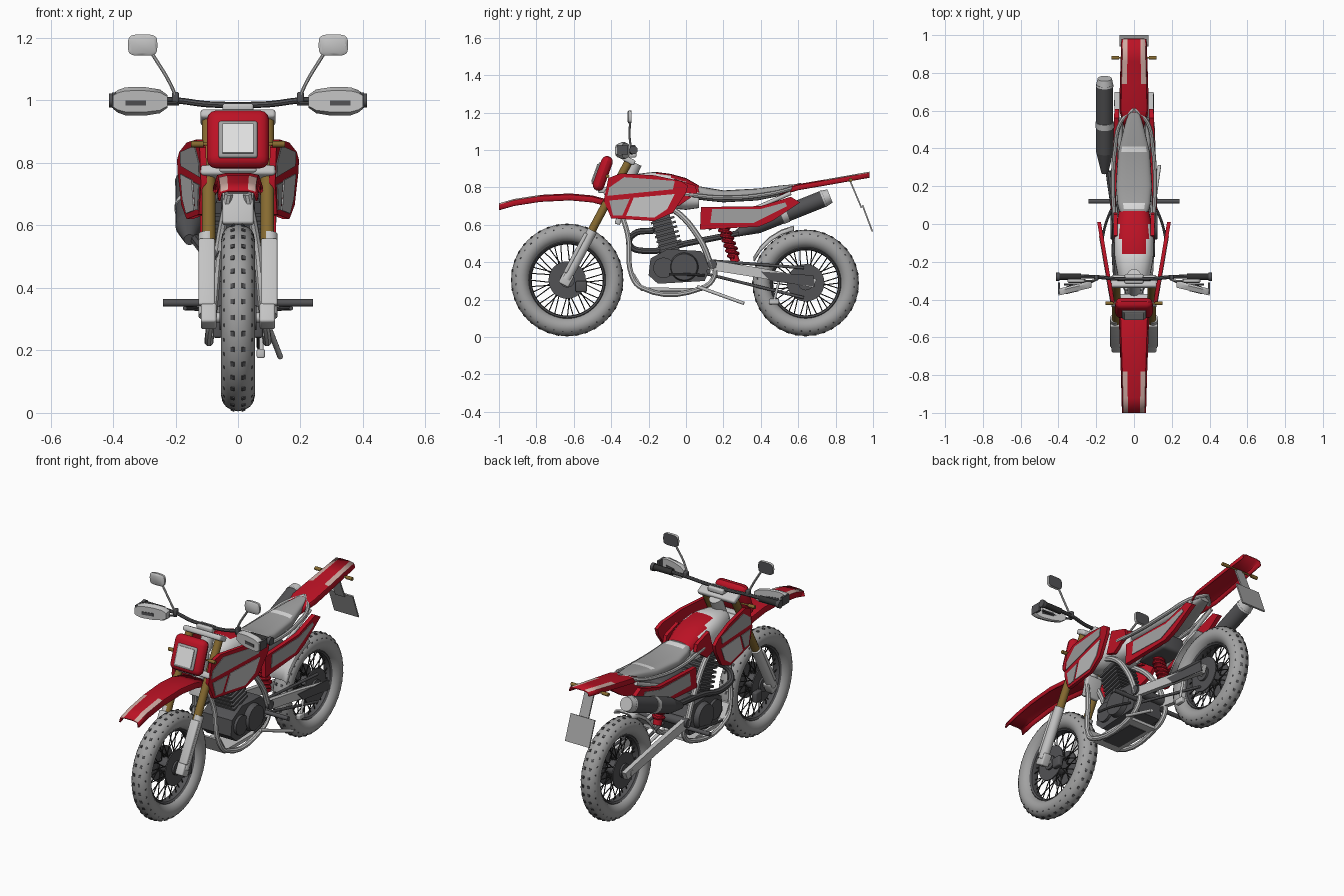
import bpy
import bmesh
from math import sin, cos, pi, radians, copysign
from mathutils import Vector, Matrix, Euler

default_cube = bpy.data.objects.get("Cube")
if default_cube:
    bpy.data.objects.remove(default_cube, do_unlink=True)
parts = []

def material(name, *rgb):
    m = bpy.data.materials.new(name)
    m.use_nodes = True
    m.diffuse_color = (*rgb, 1)
    m.node_tree.nodes["Principled BSDF"].inputs["Base Color"].default_value = (*rgb, 1)
    return m

RED = material("red plastic", .5, .006, .018)
METAL = material("light metal", .55, .55, .55)
GREY = material("mid grey", .36, .36, .36)
DARK = material("dark grey", .085, .085, .09)
BLACK = material("near black", .03, .03, .03)
GOLD = material("gold fork", .24, .145, .03)
WHITE = material("pale white", .75, .75, .75)
PINK = material("pale pink", .62, .4, .36)

def add(name, bm, mats, mirror=False, rule=None):
    """Turn a bmesh into an object, optionally mirrored across x and coloured by a rule."""
    if not any(e.is_boundary for e in bm.edges):
        bmesh.ops.recalc_face_normals(bm, faces=bm.faces)
    bm.normal_update()
    mesh = bpy.data.meshes.new(name)
    for f in bm.faces:
        f.material_index = int(rule(f.calc_center_median(), f.normal)) if rule else 0
    bm.to_mesh(mesh)
    bm.free()
    for m in mats if isinstance(mats, tuple) else (mats,):
        mesh.materials.append(m)
    ob = bpy.data.objects.new(name, mesh)
    bpy.context.collection.objects.link(ob)
    if mirror:
        ob.modifiers.new("mirror", "MIRROR").use_axis[0] = True
    parts.append(ob)
    return ob

def cone(bm, p, q, r1, r2, seg):
    p, q = Vector(p), Vector(q)
    turn = (q - p).to_track_quat("Z", "Y").to_matrix().to_4x4()
    bmesh.ops.create_cone(bm, cap_ends=True, segments=seg, radius1=r1, radius2=r2,
                          depth=(q - p).length, matrix=Matrix.Translation((p + q) / 2) @ turn)

def rod(name, p, q, r, mat, mirror=False, end_r=None):
    bm = bmesh.new()
    cone(bm, p, q, r, end_r or r, 28)
    add(name, bm, mat, mirror)

def box(name, loc, size, mat, tilt=0, bevel=0, mirror=False):
    bm = bmesh.new()
    bmesh.ops.create_cube(bm, size=1, matrix=Matrix.Diagonal((*size, 1)))
    if bevel:
        bmesh.ops.bevel(bm, geom=bm.edges[:], offset=bevel, segments=3, profile=.5, affect="EDGES")
    bm.transform(Matrix.Translation(loc) @ Matrix.Rotation(tilt, 4, "X"))
    add(name, bm, mat, mirror)

def tube(name, pts, r, mat, mirror=False):
    """Smooth bent pipe through the points."""
    curve = bpy.data.curves.new(name, "CURVE")
    curve.dimensions, curve.bevel_depth, curve.bevel_resolution = "3D", r, 2
    curve.resolution_u, curve.use_fill_caps = 5, True
    spline = curve.splines.new("BEZIER")
    spline.bezier_points.add(len(pts) - 1)
    for bp, p in zip(spline.bezier_points, pts):
        bp.co, bp.handle_left_type, bp.handle_right_type = p, "AUTO", "AUTO"
    temp = bpy.data.objects.new(name + " path", curve)
    bpy.context.collection.objects.link(temp)
    bm = bmesh.new()
    bm.from_mesh(temp.evaluated_get(bpy.context.evaluated_depsgraph_get()).to_mesh())
    bpy.data.objects.remove(temp, do_unlink=True)
    add(name, bm, mat, mirror)

def skin(rings, closed=True, loop=False):
    """Join successive point rings with quads and cap the ends of closed bodies."""
    bm = bmesh.new()
    rows = [[bm.verts.new(p) for p in ring] for ring in rings]
    n = len(rows[0])
    for a, b in zip(rows, rows[1:] + rows[:1] if loop else rows[1:]):
        for i in range(n if closed else n - 1):
            bm.faces.new((a[i], a[(i + 1) % n], b[(i + 1) % n], b[i]))
    if closed and not loop:
        bm.faces.new(rows[0])
        bm.faces.new(rows[-1])
    return bm

def loft(name, stations, power, mats, rule=None, x=0, mirror=False):
    """Rounded body along y; each station is (y, centre z, half width, half height)."""
    circle = [(cos(k * pi / 12), sin(k * pi / 12)) for k in range(24)]
    rings = [[(x + copysign(abs(c) ** power, c) * w, y, z + copysign(abs(s) ** power, s) * h) for c, s in circle]
             for y, z, w, h in stations]
    add(name, skin(rings), mats, mirror, rule)

def channel(name, stations, drop, mats, rule=None):
    """Thin arched guard; each station is (y, top z, half width). Its underside takes the last material."""
    shape = ((-1, 1), (-.88, .2), (-.5, 0), (.5, 0), (.88, .2), (1, 1))
    ob = add(name, skin([[(u * w, y, z - d * drop) for u, d in shape] for y, z, w in stations], False), mats, rule=rule)
    shell = ob.modifiers.new("thickness", "SOLIDIFY")
    shell.thickness, shell.material_offset, shell.material_offset_rim = .008, 1, 1

def panel(name, outline, x_of, thick, mat, out=0, mirror=True):
    """Side plate with a y-z outline, its outer face lying on x_of(y)."""
    add(name, skin([[(x_of(y) + d, y, z) for y, z in outline] for d in (out, out - thick)]), mat, mirror)

# Wheels: tyre, tread, rim, spokes, hub and discs
def wheel(name, y, z, radius):
    core, at = radius - .05, Matrix.Translation((0, y, z))
    def band(r, w, h, n):
        return skin([[at @ Vector((w * sin(t), -(r + h * cos(t)) * sin(a), (r + h * cos(t)) * cos(a)))
                      for t in (2 * pi * k / n for k in range(n))]
                     for a in (2 * pi * i / 56 for i in range(56))], loop=True)
    add(name + " tyre", band(core, .054, .05, 16), GREY)
    add(name + " rim", band(core - .048, .028, .012, 8), DARK)
    tread, spokes = bmesh.new(), bmesh.new()
    for i in range(36):
        for lean in (-60, -20, 20, 60):
            outer = abs(lean) > 30
            a, size = 2 * pi * (i + outer / 2) / 36, (.007, .01) if outer else (.012, .016)
            bmesh.ops.create_cube(tread, size=1, matrix=at @ Matrix.Rotation(a, 4, "X")
                                  @ Matrix.Translation((0, 0, core)) @ Matrix.Rotation(radians(lean), 4, "Y")
                                  @ Matrix.Translation((0, 0, .047)) @ Matrix.Diagonal((*size, .012, 1)))
        a, twist = 2 * pi * i / 36, .5 if i % 4 < 2 else -.5
        cone(spokes, at @ Vector(((-1) ** i * .03, .04 * sin(a + twist), .04 * cos(a + twist))),
             at @ Vector((0, (core - .045) * sin(a), (core - .045) * cos(a))), .003, .003, 5)
    add(name + " tread", tread, DARK)
    add(name + " spokes", spokes, BLACK)
    for part, x, r, mat in (("hub", .06, .04, DARK), ("axle", .105, .016, METAL)):
        rod(f"{name} {part}", (-x, y, z), (x, y, z), r, mat)
    rod(name + " disc", (.042, y, z), (.049, y, z), .1, DARK, True)

wheel("front", -.635, .305, .3)
wheel("rear", .64, .29, .284)

# Front fork and steering
rod("fork tubes", (.094, -.52, .54), (.094, -.3, .95), .022, GOLD, True)
rod("fork sliders", (.1, -.64, .31), (.1, -.5, .57), .027, METAL, True)
box("fork guards", (.1, -.59, .45), (.052, .02, .24), METAL, -.49, .006, True)
box("axle clamps", (.094, -.64, .31), (.05, .06, .07), METAL, -.49, .008, True)
box("brake calipers", (.065, -.56, .27), (.03, .06, .06), DARK, 0, .008, True)
rod("steering head", (0, -.37, .71), (0, -.27, .93), .035, METAL)
box("frame gusset", (0, -.35, .66), (.1, .03, .12), METAL, -.3, .008)
box("lower clamp", (0, -.405, .765), (.24, .07, .035), METAL, -.49, .01)
box("upper clamp", (0, -.305, .945), (.24, .07, .03), METAL, -.49, .01)
box("bar mount", (0, -.29, .975), (.1, .05, .03), METAL, 0, .008)

# Handlebar, guards and mirrors
tube("handlebar", [(0, -.29, .985), (.1, -.29, .988), (.2, -.28, 1), (.4, -.28, 1)], .01, DARK, True)
rod("grips", (.28, -.28, 1), (.4, -.28, 1), .017, BLACK, True)
rod("bar ends", (.395, -.28, 1), (.413, -.28, 1), .022, DARK, True)
box("guard end plates", (.397, -.34, 1), (.012, .06, .05), DARK, mirror=True)
def guard(stations, z, depth):
    return skin([[(x, -.32 - .24 * (x - .23) + depth * u, z + h * v) for u, v in
                  ((-1, -.75), (-1, .75), (.4, 1), (1, .9), (1, -.9), (.4, -1))] for x, h in stations])
add("hand guards", guard([(.225, .02), (.25, .038), (.3, .046), (.36, .045), (.385, .036), (.4, .024)], .997, .018),
    METAL, True)
add("guard slots", guard([(.295, .011), (.36, .011)], .992, .0205), DARK, True)
tube("brake levers", [(.19, -.29, .99), (.25, -.315, .99), (.37, -.32, .99)], .006, DARK, True)
box("switch blocks", (.2, -.285, 1.01), (.022, .03, .035), DARK, 0, .006, True)
tube("mirror stems", [(.195, -.29, 1), (.215, -.3, 1.05), (.275, -.3, 1.15)], .006, METAL, True)
loft("mirrors", [(-.312, 1.177, .04, .027), (-.307, 1.177, .047, .034), (-.292, 1.177, .046, .033)], .5,
     (METAL, DARK), lambda c, n: n.y > .5, .305, True)

# Headlight cowl and indicators
box("headlight cowl", (0, -.445, .875), (.2, .062, .195), RED, -.35, .031)
box("headlight frame", (0, -.476, .874), (.125, .02, .125), GREY, -.35, .008)
box("headlight lens", (0, -.486, .878), (.1, .01, .1), WHITE, -.35)
box("cowl bracket", (0, -.44, .785), (.12, .06, .03), METAL, 0, .008)
for end, y, z, x in (("front", -.42, .86, .1), ("rear", .88, .84, .07)):
    rod(end + " indicator stalks", (x - .05, y, z), (x + .03, y, z), .005, GOLD, True)
    rod(end + " indicators", (x + .01, y, z), (x + .05, y, z), .01, GOLD, True)

# Front fender, tail and inner mudguard, with pale strips along the top edges
channel("front fender", [(-1, .715, .064), (-.92, .738, .066), (-.78, .76, .07), (-.62, .768, .076), (-.5, .757, .08),
        (-.4, .73, .08)], .035, (PINK, RED), lambda c, n: not (c.y < -.75 and .035 < abs(c.x) < .058))
channel("tail", [(.5, .79, .05), (.6, .818, .078), (.74, .842, .075), (.86, .863, .071), (.98, .884, .067)],
        .03, (PINK, RED), lambda c, n: not (c.y > .75 and .035 < abs(c.x) < .06))
channel("rear mudguard", [(.64 + .305 * cos(radians(a)), .29 + .305 * sin(radians(a)), .055)
                          for a in range(102, 156, 13)], .02, METAL)
box("plate bracket", (0, .905, .77), (.06, .008, .17), GREY, .4)
box("number plate", (0, .97, .635), (.155, .008, .15), GREY, .36)

# Tank and seat
loft("fuel tank", [(-.32, .79, .06, .06), (-.28, .79, .085, .08), (-.2, .785, .1, .095), (-.16, .785, .105, .098),
                   (-.08, .78, .105, .092), (0, .765, .095, .085), (.07, .75, .08, .06)], .75, (WHITE, RED),
     lambda c, n: n.z > .3 and c.y > -.17 and abs(c.x) < .077 + .15 * c.y)
loft("seat", [(.04, .772, .06, .034), (.08, .769, .082, .036), (.11, .764, .088, .035), (.2, .752, .096, .032),
              (.38, .762, .084, .032), (.41, .767, .077, .031), (.5, .782, .055, .028), (.59, .8, .03, .018)], .6,
     (GREY, WHITE), lambda c, n: n.z > .5 and (.08 < c.y < .11 or .38 < c.y < .41) and .012 < abs(c.x) < .06)
box("airbox", (0, .22, .64), (.15, .22, .1), DARK, 0, .02)

# Flared side shrouds and number panels with flush inserts
def shroud_x(y):
    return .122 + .17 * (y + .42)
def side_x(y):
    return .125 - .035 * y
panel("side shrouds", [(-.44, .73), (-.415, .85), (-.35, .875), (-.17, .865), (-.03, .835), (.01, .81), (0, .77),
                       (-.07, .665), (-.17, .62), (-.4, .635)], shroud_x, .02, RED)
for name, mat, outline in (
        ("upper", GREY, [(-.42, .755), (-.41, .8), (-.33, .855), (-.06, .835), (-.07, .79)]),
        ("lower", GREY, [(-.41, .73), (-.3, .74), (-.34, .65), (-.39, .65)]),
        ("pale", METAL, [(-.28, .745), (-.06, .765), (-.1, .685), (-.17, .638), (-.32, .648)])):
    panel(f"shroud {name} inserts", outline, shroud_x, .006, mat, .003)
panel("tank knee panels", [(-.06, .845), (.05, .81), (.06, .77), (-.04, .7), (-.1, .72)], lambda y: .108, .02, RED)
panel("number panels", [(.08, .695), (.075, .575), (.39, .59), (.46, .62), (.61, .72), (.56, .75), (.4, .7)],
      side_x, .025, RED)
panel("number panel inserts", [(.14, .685), (.13, .61), (.36, .61), (.54, .7), (.53, .72), (.4, .685)],
      side_x, .006, GREY, .003)

# Frame
tube("cradle tubes", [(.03, -.36, .7), (.06, -.31, .54), (.08, -.29, .33), (.09, -.24, .265), (.09, .08, .26),
                      (.09, .15, .32), (.09, .15, .4)], .014, METAL, True)
tube("main tubes", [(.05, -.3, .76), (.08, -.08, .69), (.1, .07, .53), (.1, .14, .37)], .016, METAL, True)
tube("seat rails", [(.1, -.02, .765), (.111, .2, .745), (.1, .4, .758), (.07, .54, .787), (0, .61, .815)],
     .011, METAL, True)
rod("seat struts", (.085, .12, .58), (.07, .56, .77), .011, METAL, True)
panel("skid plate", [(-.29, .34), (-.24, .245), (.08, .245), (.08, .262), (-.23, .265), (-.275, .34)],
      lambda y: .085, .17, METAL, 0, False)
box("skid plate insert", (0, -.08, .2435), (.11, .22, .005), DARK)

# Engine with finned cylinder and exhaust
panel("crankcase", [(-.2, .33), (-.19, .42), (-.1, .47), (.08, .46), (.14, .39), (.1, .3), (-.15, .285)],
      lambda y: .095, .19, DARK, 0, False)
rod("engine covers", (.08, -.01, .375), (.125, -.01, .375), .08, DARK, True, .07)
rod("clutch covers", (.08, -.12, .37), (.11, -.12, .37), .055, DARK, True)
box("cylinder core", (0, -.11, .55), (.11, .1, .22), DARK, .27)
for i in range(8):
    box("cylinder fin %d" % i, (0, -.08 - .0075 * i, .475 + .025 * i), (.15, .13, .012), DARK, .27)
box("cylinder head", (0, -.142, .67), (.11, .1, .05), DARK, .27, .01)
tube("exhaust pipe", [(0, -.17, .57), (-.04, -.28, .55), (-.08, -.3, .49), (-.1, -.2, .46), (-.1, 0, .5),
                      (-.135, .28, .555)], .017, DARK)
for name, y, end, r, end_r, mat in (("cone", .27, .38, .018, .045, DARK), ("body", .38, .74, .045, .045, DARK),
                                    ("band", .51, .54, .048, .048, METAL), ("cap", .73, .77, .047, .038, METAL)):
    rod("muffler " + name, (-.155, y, .446 + .4 * y), (-.155, end, .446 + .4 * end), r, mat, False, end_r)

# Swingarm, chain and shock
panel("swingarm", [(.12, .415), (.12, .36), (.4, .315), (.68, .265), (.7, .31), (.42, .365)],
      lambda y: .102, .026, METAL)
panel("chain guard", [(.4, .35), (.68, .33), (.69, .27), (.45, .3)], lambda y: .106, .006, DARK, 0, False)
for run, start, end in (("upper", .41, .37), ("lower", .34, .21)):
    rod(run + " chain", (.068, .1, start), (.068, .63, end), .008, DARK)
rod("swingarm pivot", (-.115, .14, .39), (.115, .14, .39), .025, DARK)
rod("shock body", (0, .19, .62), (0, .265, .4), .024, RED)
tube("shock spring", [(.028 * cos(t * pi / 4), .2 + .0012 * t + .028 * sin(t * pi / 4), .59 - .0034 * t)
                      for t in range(49)], .009, RED)

# Foot controls and side stand
rod("foot pegs", (.08, .12, .352), (.24, .12, .352), .012, DARK, True)
tube("foot levers", [(.11, .1, .33), (.15, 0, .335), (.17, -.09, .335)], .007, DARK, True)
rod("side stand", (.1, .06, .27), (.135, .31, .18), .009, METAL)
rod("chain tensioner arm", (.075, .5, .31), (.075, .47, .19), .007, METAL)
box("chain tensioner", (.073, .47, .19), (.026, .055, .03), METAL, 0, .006)

# Smooth shading with crisp edges
bpy.ops.object.select_all(action="DESELECT")
for part in parts:
    part.select_set(True)
bpy.context.view_layer.objects.active = parts[0]
bpy.ops.object.shade_smooth_by_angle(angle=radians(35))
